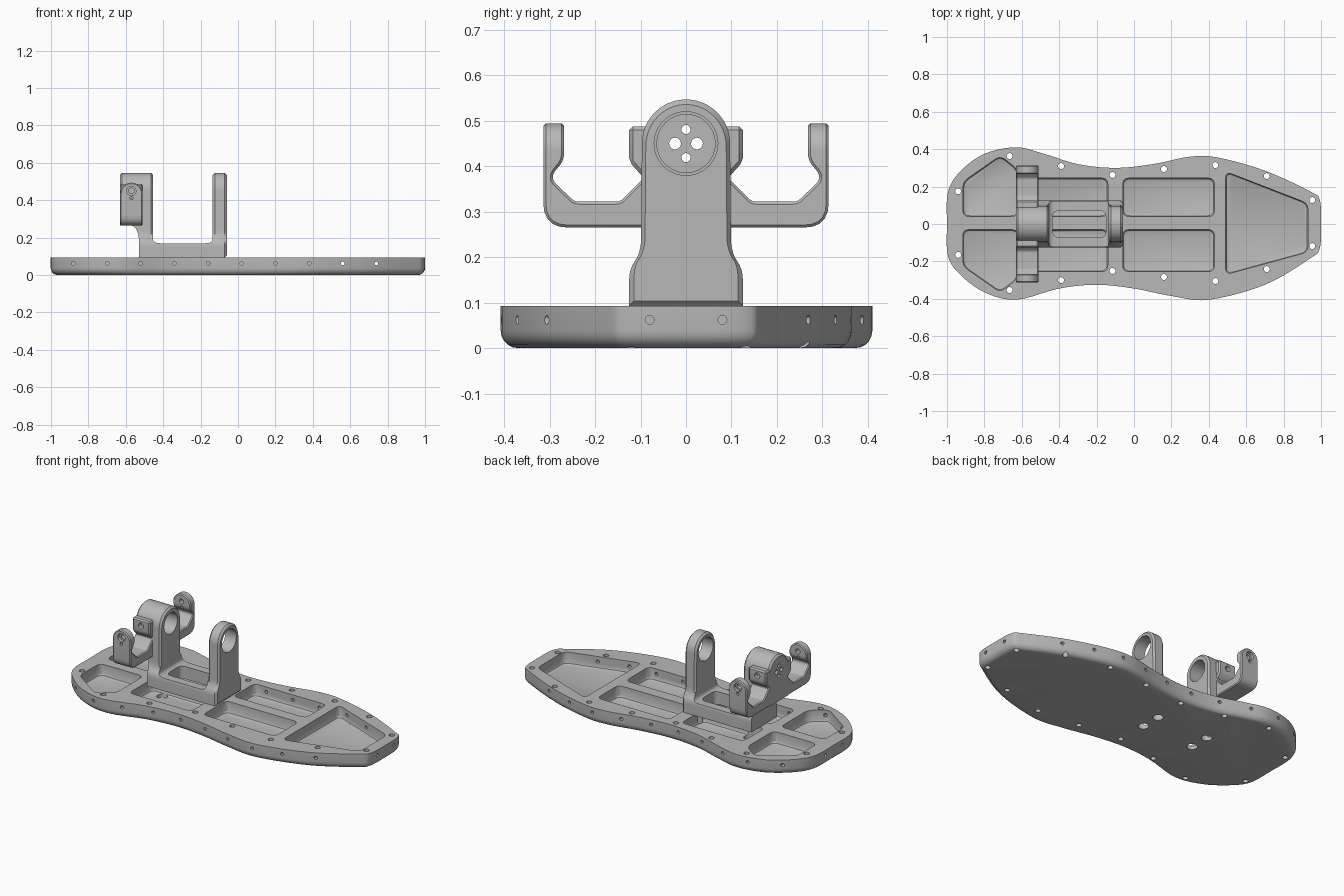
import bpy, bmesh, math
from mathutils import Vector

if "Cube" in bpy.data.objects:
    bpy.data.objects.remove(bpy.data.objects["Cube"])

grey = bpy.data.materials.new("machined grey")
grey.use_nodes = True
grey.diffuse_color = (0.48, 0.48, 0.48, 1)
grey.node_tree.nodes["Principled BSDF"].inputs["Base Color"].default_value = (0.48, 0.48, 0.48, 1)


def rounded(points, radius=0.0, steps=5):
    """Round the corners of a polygon; a third value in a point overrides the radius."""
    out = []
    for i, p in enumerate(points):
        c = Vector(p[:2])
        r = p[2] if len(p) > 2 else radius
        if r == 0:
            out.append(c)
            continue
        a, b = Vector(points[i - 1][:2]) - c, Vector(points[(i + 1) % len(points)][:2]) - c
        s = c + a.normalized() * min(r, a.length * 0.48)
        e = c + b.normalized() * min(r, b.length * 0.48)
        for k in range(steps + 1):
            t = k / steps
            out.append(s * (1 - t) ** 2 + c * 2 * t * (1 - t) + e * t * t)
    return out


def circle(u, v, r, n=24):
    return [(u + r * math.cos(k * math.tau / n), v + r * math.sin(k * math.tau / n)) for k in range(n)]


def shrink(points, d):
    """Pull a profile in by d at the sides of its bounding box."""
    us, vs = [p[0] for p in points], [p[1] for p in points]
    cu, cv = (min(us) + max(us)) / 2, (min(vs) + max(vs)) / 2
    fu, fv = 1 - d / (max(us) - cu), 1 - d / (max(vs) - cv)
    return [(cu + (u - cu) * fu, cv + (v - cv) * fv) for u, v in points]


def add_loft(bm, points, axis, levels):
    """Stack copies of a profile; each level is (position along the axis, shrink)."""
    rings = []
    for d, inset in levels:
        flat = shrink(points, inset) if inset else points
        rings.append([bm.verts.new({"x": (d, p[0], p[1]), "y": (p[0], d, p[1]), "z": (p[0], p[1], d)}[axis])
                      for p in flat])
    faces = [bm.faces.new(rings[0]), bm.faces.new(rings[-1])]
    for low, high in zip(rings, rings[1:]):
        for i in range(len(low)):
            faces.append(bm.faces.new((low[i - 1], low[i], high[i], high[i - 1])))
    bmesh.ops.recalc_face_normals(bm, faces=faces)


def loft(name, shapes):
    bm = bmesh.new()
    for points, axis, levels in shapes:
        add_loft(bm, points, axis, levels)
    mesh = bpy.data.meshes.new(name)
    bm.to_mesh(mesh)
    bm.free()
    obj = bpy.data.objects.new(name, mesh)
    mesh.materials.append(grey)
    bpy.context.collection.objects.link(obj)
    return obj


def solid(name, prisms):
    return loft(name, [(pts, axis, [(lo, 0), (hi, 0)]) for pts, axis, lo, hi in prisms])


def activate(obj):
    bpy.ops.object.select_all(action="DESELECT")
    obj.select_set(True)
    bpy.context.view_layer.objects.active = obj


def combine(obj, tool, operation="DIFFERENCE"):
    activate(obj)
    mod = obj.modifiers.new("cut", "BOOLEAN")
    mod.operation, mod.object, mod.solver = operation, tool, "EXACT"
    bpy.ops.object.modifier_apply(modifier=mod.name)
    bpy.data.objects.remove(tool)


def chamfer(obj, width):
    activate(obj)
    mod = obj.modifiers.new("chamfer", "BEVEL")
    mod.width, mod.segments, mod.limit_method = width, 1, "ANGLE"
    mod.angle_limit = math.radians(38)
    bpy.ops.object.modifier_apply(modifier=mod.name)


def smooth(obj):
    activate(obj)
    bpy.ops.object.shade_smooth_by_angle(angle=math.radians(30))


def spline(points, steps=5):
    """Closed smooth curve through the points."""
    out, n = [], len(points)
    for i in range(n):
        a, b, c, d = (Vector(points[(i + k) % n]) for k in (-1, 0, 1, 2))
        for k in range(steps):
            t = k / steps
            out.append(0.5 * (2 * b + (c - a) * t + (2 * a - 5 * b + 4 * c - d) * t * t
                              + (3 * b - a - 3 * c + d) * t ** 3))
    return out


# Foot-shaped sole plate with a rounded lower rim
TOP = 0.093
RIM = 0.038
outline = [(-1, 0), (-.995, .17), (-.93, .28), (-.8, .375), (-.63, .41), (-.48, .375), (-.3, .32), (-.1, .30),
           (.1, .32), (.3, .36), (.45, .355), (.7, .285), (.94, .175), (.993, .13), (1, 0), (.993, -.13),
           (.94, -.185), (.7, -.325), (.4, -.405), (.2, -.385), (0, -.345), (-.2, -.325), (-.4, -.345),
           (-.63, -.405), (-.8, -.365), (-.93, -.27), (-.995, -.17)]
angles = [math.pi / 2 * k / 5 for k in range(6)]
levels = [(RIM * (1 - math.cos(a)), RIM * (1 - math.sin(a))) for a in angles] + [(TOP, 0)]
sole = loft("sole_plate", [(spline(outline), "z", levels)])

# Pockets milled into the sole
pockets = [[(.49, .28), (.93, .11), (.93, -.15), (.49, -.27)]]
for y0, y1 in ((.04, .245), (-.03, -.255)):
    for x0, x1 in ((-.06, .43), (-.56, -.14)):
        pockets.append([(x0, y0), (x1, y0), (x1, y1), (x0, y1)])
for s, y0 in ((1, .04), (-1, -.03)):
    pockets.append([(-.915, y0), (-.915, s * .225), (-.715, s * .365), (-.62, s * .29), (-.62, y0)])
floor = [(.022, .012), (.026, .004), (.034, 0), (.15, 0)]
combine(sole, loft("pocket_cutter", [(rounded(p, .035), "z", floor) for p in pockets]))

# Holes down through the rim, and bolt holes below the bracket
rim = [(-.94, .175, -.165), (-.665, .363, -.353), (-.39, .31, -.30), (-.115, .262, -.251), (.16, .294, -.283),
       (.435, .315, -.305), (.71, .256, -.241), (.953, .128, -.118)]
holes = [(circle(x, y, 0.016, 16), "z", -.1, .2) for x, *ys in rim for y in ys]
holes += [(circle(x, y, 0.03), "z", -.1, .2) for x in (-.47, -.12) for y in (-.0625, .0625)]
combine(sole, solid("rim_hole_cutter", holes))

# Holes in the outer walls of the sole
side_holes = []
for s in (-1, 1):
    for i in range(10):
        side_holes.append((circle(-.88 + .18 * i, .062, .01, 12), "y", s * .18, s * .5))
    for y in (-.08, .08):
        side_holes.append((circle(y, .062, .01, 12), "x", s * .95, s * 1.1))
combine(sole, solid("side_hole_cutter", side_holes))
smooth(sole)

# Upright profile shared by the bracket parts: wide foot, round head
AXIS = 0.45
half = rounded([(.125, TOP), (.125, .172, .02), (.099, .212, .03), (.097, AXIS)])
arc = [Vector((.097 * math.cos(a), AXIS + .097 * math.sin(a))) for a in
       (math.pi * k / 24 for k in range(1, 24))]
profile = half + arc + [Vector((-p.x, p.y)) for p in reversed(half)]
EDGE = 0.011


def upright(name, x0, x1):
    return loft(name, [(profile, "x", [(x0, EDGE), (x0 + EDGE, 0), (x1 - EDGE, 0), (x1, EDGE)])])


# Front arm with a through bore
front_arm = upright("front_arm", -.135, -.06)
combine(front_arm, solid("bore_cutter", [(circle(0, AXIS, .07, 48), "x", -.3, .1)]))
smooth(front_arm)

# Rear arm: overhanging head with a blind bore and four small holes in its back wall
rear_arm = upright("rear_arm", -.63, -.455)
under = rounded([(-.7, 0), (-.53, 0), (-.53, .215, .03), (-.555, .265, .02), (-.7, .265)])
combine(rear_arm, solid("overhang_cutter", [(under, "y", -.3, .3)]))
combine(rear_arm, solid("blind_bore_cutter", [(circle(0, AXIS, .064, 48), "x", -.585, -.3)]))
small = [(circle(s * .024, AXIS, .013, 16), "x", -.7, -.5) for s in (-1, 1)]
small += [(circle(0, AXIS + s * .031, .01, 16), "x", -.7, -.5) for s in (-1, 1)]
combine(rear_arm, solid("back_hole_cutter", small))
smooth(rear_arm)

# Bracket base between the arms, with filleted ends and a window
base = solid("bracket_base", [(profile, "x", -.5, -.09)])
channel = rounded([(-.6, .22), (-.455, .22), (-.455, .17, .04), (-.135, .17, .04), (-.135, .22), (0, .22),
                   (0, .7), (-.6, .7)])
combine(base, solid("channel_cutter", [(channel, "y", -.3, .3)]))
window = rounded([(-.435, -.072), (-.15, -.072), (-.15, .072), (-.435, .072)], .035)
combine(base, solid("window_cutter", [(window, "z", .05, .3)]))
smooth(base)

# Crossbar with an upright lug at each end
right = rounded([(0, .265), (.314, .265, .055), (.314, .494), (.268, .494), (.268, .412, .02), (.293, .385, .02),
                 (.293, .368, .012), (.245, .322, .01), (.145, .322, .01), (.097, .37), (.09, .385),
                 (.06, .322), (0, .322)])
left = [Vector((-p.x, p.y)) for p in reversed(right[1:-1])]
crossbar = solid("crossbar", [(right + left, "x", -.8, -.3)])
dome = [(-.57 + .06 * math.cos(math.pi * k / 20), .434 + .06 * math.sin(math.pi * k / 20)) for k in range(21)]
combine(crossbar, solid("dome_cutter", [([(-.63, .2), (-.51, .2)] + dome, "y", -.5, .5)]), "INTERSECT")
chamfer(crossbar, 0.006)

# Pin holes in the lugs
pins = []
for s in (-1, 1):
    pins.append((circle(-.57, AXIS, .025), "y", s * .295, s * .4))
    pins.append((circle(-.57, .412, .009, 12), "y", s * .25, s * .4))
combine(crossbar, solid("pin_hole_cutter", pins))
through = [(circle(-.57, AXIS, .015, 16), "y", s * .25, s * .4) for s in (-1, 1)]
combine(crossbar, solid("pin_cutter", through))
smooth(crossbar)

# Square tabs on either side of the rear bearing head
for side, s in (("left", 1), ("right", -1)):
    shape = [(s * y, z) for y, z in ((.08, .37), (.098, .38), (.125, .41), (.125, .488), (.08, .488))]
    tab = solid(side + "_tab", [(shape, "x", -.63, -.51)])
    chamfer(tab, 0.008)
    combine(tab, solid("tab_hole_cutter", [(circle(-.57, AXIS, .018, 16), "y", s * .1, s * .2)]))
    smooth(tab)
